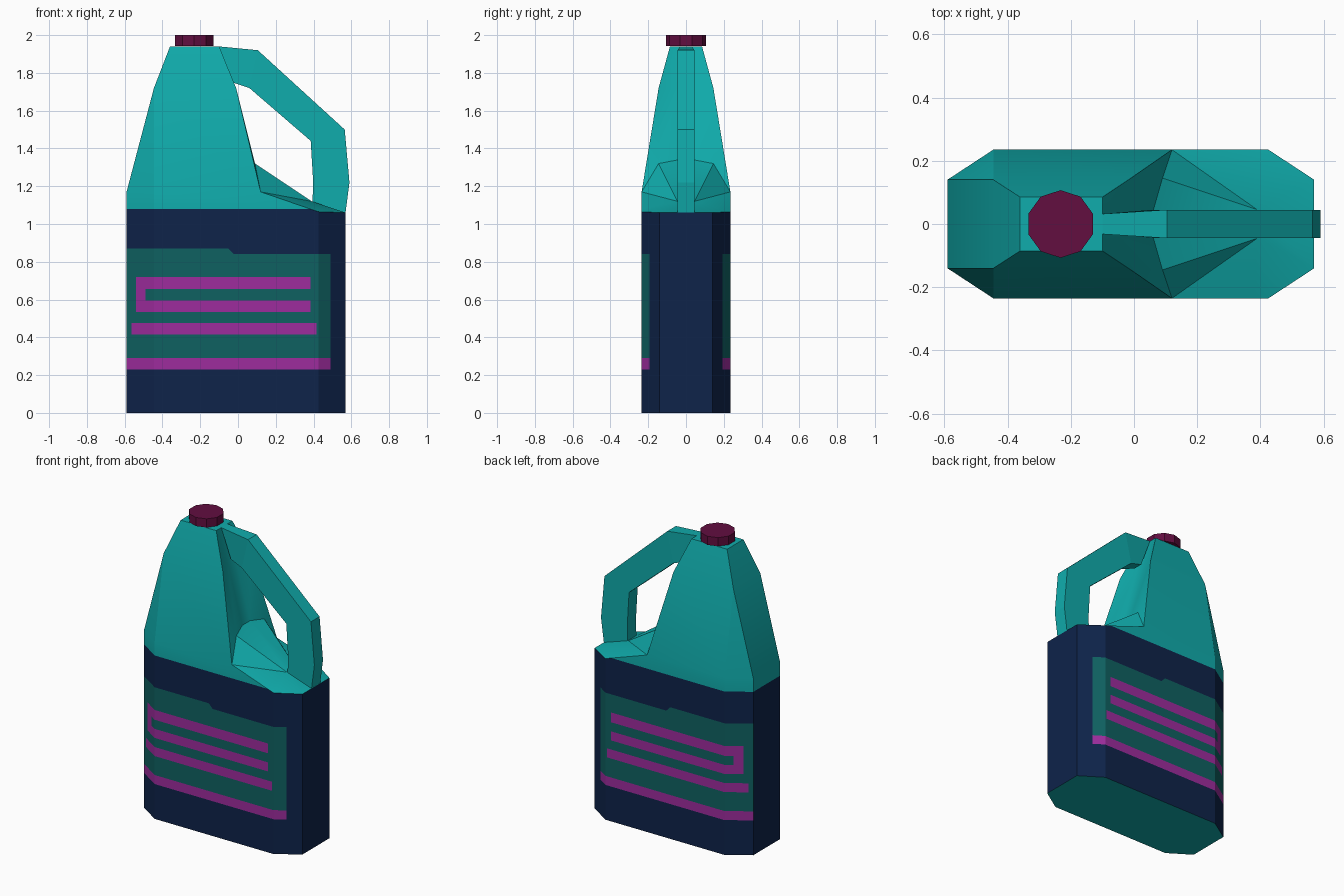
import bpy, bmesh, math
from mathutils import Vector

if "Cube" in bpy.data.objects:
    bpy.data.objects.remove(bpy.data.objects["Cube"])


def material(name, rgb):
    m = bpy.data.materials.new(name)
    lin = [((c / 255 + 0.055) / 1.055) ** 2.4 if c > 10 else c / 255 / 12.92 for c in rgb]
    m.diffuse_color = (*lin, 1)
    m.use_nodes = True
    m.node_tree.nodes["Principled BSDF"].inputs["Base Color"].default_value = m.diffuse_color
    return m


TEAL = material("teal plastic", (16, 172, 172))
NAVY = material("navy wrap", (14, 35, 74))
GREEN = material("dark green label", (15, 97, 97))
PURPLE = material("purple stripe", (157, 44, 157))
MAROON = material("maroon cap", (98, 14, 64))


def finish(bm, name, mats):
    mesh = bpy.data.meshes.new(name)
    bm.to_mesh(mesh)
    bm.free()
    for m in mats:
        mesh.materials.append(m)
    ob = bpy.data.objects.new(name, mesh)
    bpy.context.collection.objects.link(ob)
    return ob


# Bottle: key points of the +y half, mirrored to -y (lower-case = mirrored point)
pts = {
    "A": (-.59, .14, 1.17), "B": (-.445, .235, 1.17), "C": (.12, .235, 1.17),
    "D": (.425, .235, 1.065), "E": (.57, .14, 1.06),
    "F": (-.445, .14, 1.72), "G": (-.01, .145, 1.72),
    "T": (-.36, .085, 1.94), "U": (-.10, .085, 1.94),
    "H": (.09, .145, 1.32), "M": (.39, .045, 1.12),
    "N": (-.10, .03, 1.94), "P": (-.045, .04, 1.72), "Q": (.06, .04, 1.34),
    "V": (-.59, .14, 0), "W": (-.445, .235, 0), "X": (.425, .235, 0), "Y": (.57, .14, 0),
}
half_faces = ["VWBA", "WXDCB", "XYED", "ABF", "BCGF", "FGUT", "CHG", "CDM", "CMH",
              "DEM", "UNPG", "GPQH", "HQM"]
centre_faces = ["VAav", "AFfa", "FTtf", "TUNnut", "NPpn", "PQqp", "QMmq", "MEem",
                "EYye", "VWXYyxwv"]
bm = bmesh.new()
v = {}
for k, (x, y, z) in pts.items():
    v[k] = bm.verts.new((x, y, z))
    v[k.lower()] = bm.verts.new((x, -y, z))
for f in half_faces:
    bm.faces.new([v[c] for c in f])
    bm.faces.new([v[c] for c in reversed(f.lower())])
for f in centre_faces:
    bm.faces.new([v[c] for c in f])
bmesh.ops.recalc_face_normals(bm, faces=bm.faces[:])


def cut(co, no, test):
    bm.normal_update()
    faces = [f for f in bm.faces if abs(f.normal.z) < .001 and test(f)]
    geom = faces + list({e for f in faces for e in f.edges}) + list({w for f in faces for w in f.verts})
    bmesh.ops.bisect_plane(bm, geom=geom, plane_co=co, plane_no=no, dist=1e-5)


# Cut label and stripe outlines into the walls
for z in (.23, .29, .415, .475, .535, .595, .655, .72, .84, .87, 1.08):
    cut((0, 0, z), (0, 0, 1), lambda f: True)


def in_label(f):
    return abs(f.normal.y) > .3 and .23 < f.calc_center_median().z < .84


for x in (-.565, -.54, -.49, .385, .415, .49):
    cut((x, 0, 0), (1, 0, 0), in_label)
cut((-.05, 0, .87), Vector((1, 0, 1)).normalized(),
    lambda f: abs(f.normal.y) > .3 and .84 < f.calc_center_median().z < .87)

# Stripe rectangles: x0, x1, z0, z1
stripes = [(-.6, .49, .23, .29), (-.565, .415, .415, .475), (-.54, .385, .535, .595),
           (-.54, .385, .655, .72), (-.54, -.49, .535, .72)]
bm.normal_update()
for f in bm.faces:
    c = f.calc_center_bounds()
    if abs(f.normal.z) > .001 or c.z > 1.08:
        continue
    f.material_index = 1
    if abs(f.normal.y) > .3:
        if (.23 < c.z < .84 and c.x < .49) or (.84 < c.z < .87 and c.x + c.z < .82):
            f.material_index = 2
        if any(a < c.x < b and d < c.z < e for a, b, d, e in stripes):
            f.material_index = 3
bottle = finish(bm, "bottle_body", [TEAL, NAVY, GREEN, PURPLE])
bpy.context.view_layer.objects.active = bottle
bottle.select_set(True)
bpy.ops.object.shade_smooth_by_angle(angle=math.radians(25))

# Handle: outer and inner profile with half width, swept as a four-sided loop
handle = [((-.10, 1.94), (-.03, 1.75), .032), ((.105, 1.92), (.06, 1.72), .045),
          ((.565, 1.50), (.385, 1.44), .045), ((.59, 1.22), (.398, 1.22), .045),
          ((.568, 1.05), (.392, 1.05), .045)]
bm = bmesh.new()
rings = []
for (ox, oz), (ix, iz), w in handle:
    rings.append([bm.verts.new(p) for p in
                  ((ox, -w, oz), (ox, w, oz), (ix, w, iz), (ix, -w, iz))])
for a, b in zip(rings, rings[1:]):
    for i in range(4):
        j = (i + 1) % 4
        bm.faces.new((a[i], a[j], b[j], b[i]))
bm.faces.new(rings[0])
bm.faces.new(rings[-1])
bmesh.ops.recalc_face_normals(bm, faces=bm.faces[:])
finish(bm, "handle", [TEAL])

# Cap: ten-sided disc
bm = bmesh.new()
ring = [[bm.verts.new((-.232 + .107 * math.cos(math.radians(18 + 36 * k)),
                       .107 * math.sin(math.radians(18 + 36 * k)), z)) for k in range(10)]
        for z in (1.943, 2.0)]
for i in range(10):
    j = (i + 1) % 10
    bm.faces.new((ring[0][i], ring[0][j], ring[1][j], ring[1][i]))
bm.faces.new(ring[0])
bm.faces.new(ring[1])
bmesh.ops.recalc_face_normals(bm, faces=bm.faces[:])
finish(bm, "cap", [MAROON])
